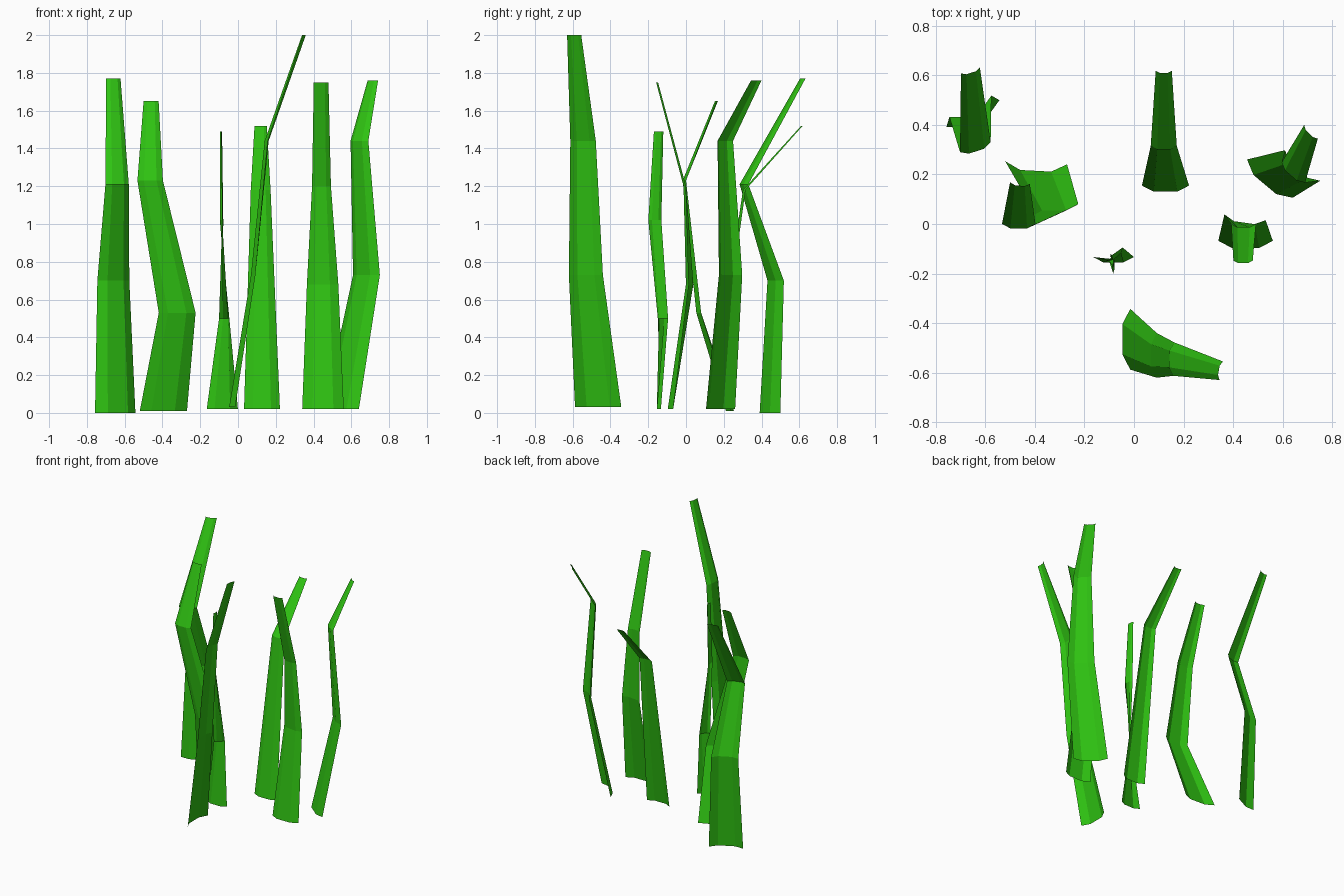
import bpy
from math import cos, sin, radians
from mathutils import Vector

if "Cube" in bpy.data.objects:
    bpy.data.objects.remove(bpy.data.objects["Cube"], do_unlink=True)

# One flat leaf green for every blade
green = bpy.data.materials.new("leaf_green")
green.use_nodes = True
colour = (0.028, 0.54, 0.006, 1)
green.diffuse_color = colour
shader = green.node_tree.nodes["Principled BSDF"]
shader.inputs["Base Color"].default_value = colour
shader.inputs["Roughness"].default_value = 0.8

FOLD = 0.13      # depth of the crease, as a share of blade width
CROSS = [(-0.5, 0), (-0.25, FOLD), (0.25, FOLD), (0.5, 0)]


def section(x, y, z, width, angle):
    """Level, shallow trough: two outer edges and two folds pushed forward."""
    turn = radians(angle)
    along = Vector((cos(turn), sin(turn), 0))
    outward = Vector((sin(turn), -cos(turn), 0))
    middle = Vector((x, y, z))
    return [middle + width * (u * along + v * outward) for u, v in CROSS]


def blade(name, *stations):
    """Open ribbon through stations of x, y, z, width and heading."""
    points = [p for station in stations for p in section(*station)]
    count = len(CROSS)
    faces = []
    for row in range(len(stations) - 1):
        for col in range(count - 1):
            a = row * count + col
            faces.append((a, a + 1, a + 1 + count, a + count))
    mesh = bpy.data.meshes.new(name)
    mesh.from_pydata(points, [], faces)
    mesh.materials.append(green)
    mesh.update()
    obj = bpy.data.objects.new(name, mesh)
    bpy.context.collection.objects.link(obj)
    return obj


# Right-hand pair
blade("back_right_blade",
      (-.65, .445, 0, .24, 27),
      (-.66, .475, .7, .19, 27),
      (-.64, .31, 1.21, .13, 18),
      (-.66, .62, 1.77, .08, 18))
blade("right_blade",
      (-.395, .247, .01, .25, -3),
      (-.322, .08, .53, .195, 0),
      (-.465, 0, 1.23, .135, 0),
      (-.46, .165, 1.65, .08, -5))

# Small twisted blade near the centre
blade("small_centre_blade",
      (-.083, -.133, .02, .165, 0),
      (-.073, -.122, .5, .077, 45),
      (-.09, -.165, 1.02, .07, 100),
      (-.092, -.145, 1.49, .05, 95))

# Blades behind and in front of the centre
blade("back_centre_blade",
      (.127, .155, .02, .19, 0),
      (.12, .315, 1.18, .105, 0),
      (.12, .618, 1.52, .065, 0))
blade("tall_front_blade",
      (-.015, -.465, .03, .245, -90),
      (.092, -.53, .73, .18, -90),
      (.16, -.545, 1.44, .135, -92),
      (.352, -.592, 2, .076, -100))

# Left-hand pair
blade("left_blade",
      (.45, -.068, .02, .22, 0),
      (.448, .027, .68, .168, -8),
      (.442, 0, 1.2, .1, 0),
      (.44, -.148, 1.75, .078, 0))
blade("back_left_blade",
      (.548, .183, .02, .24, -40),
      (.68, .236, .73, .188, -41),
      (.643, .208, 1.44, .125, -41),
      (.714, .372, 1.76, .078, -45))
